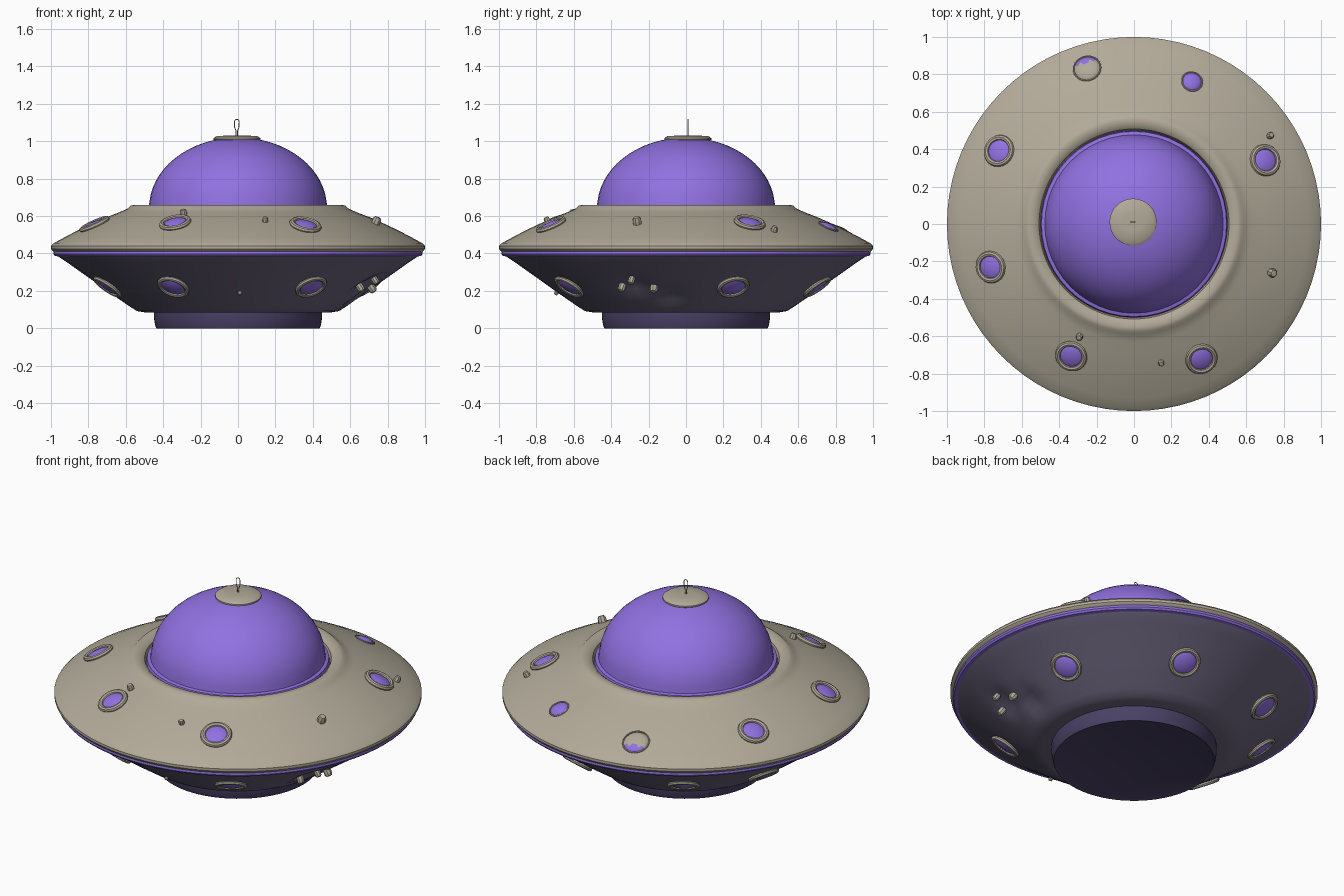
import bpy, bmesh, math
from mathutils import Vector, Matrix

if "Cube" in bpy.data.objects:
    bpy.data.objects.remove(bpy.data.objects["Cube"])


def lin(c):
    return tuple(((v / 255 + 0.055) / 1.055) ** 2.4 for v in c) + (1,)


def material(name, rgb):
    m = bpy.data.materials.new(name)
    m.diffuse_color = lin(rgb)
    m.use_nodes = True
    m.node_tree.nodes["Principled BSDF"].inputs["Base Color"].default_value = m.diffuse_color
    return m


TAN = material("warm grey metal", (178, 170, 153))
PURPLE = material("purple glass", (145, 113, 225))
DARK = material("dark violet metal", (110, 103, 128))
BASE = material("deep violet", (74, 65, 102))


def finish(name, bm, mats, angle=35):
    me = bpy.data.meshes.new(name)
    bm.to_mesh(me)
    bm.free()
    ob = bpy.data.objects.new(name, me)
    bpy.context.collection.objects.link(ob)
    for m in mats:
        me.materials.append(m)
    bpy.ops.object.select_all(action='DESELECT')
    ob.select_set(True)
    bpy.context.view_layer.objects.active = ob
    bpy.ops.object.shade_smooth_by_angle(angle=math.radians(angle))
    return ob


def revolve(bm, profile, seg, matrix=Matrix()):
    """Spin (radius, height) points about z; radius 0 closes to a point."""
    rings = []
    for r, z in profile:
        n = seg if r > 0 else 1
        rings.append([bm.verts.new(matrix @ Vector((r * math.cos(2 * math.pi * i / seg),
                      r * math.sin(2 * math.pi * i / seg), z))) for i in range(n)])
    faces = []
    for a, b in zip(rings, rings[1:]):
        for i in range(seg):
            j = (i + 1) % seg
            loop = [a[i % len(a)], a[j % len(a)], b[j % len(b)], b[i % len(b)]]
            faces.append(bm.faces.new(list(dict.fromkeys(loop))))
    return faces


def lathe(name, profile, mat, seg=64, loc=(0, 0, 0)):
    bm = bmesh.new()
    revolve(bm, profile, seg, Matrix.Translation(loc))
    return finish(name, bm, [mat])


# Hull shells, listed from bottom to top
upper = [(0.97, 0.405), (0.99, 0.412), (1.0, 0.425), (1.0, 0.44), (0.985, 0.455), (0.93, 0.485),
         (0.86, 0.522), (0.78, 0.56), (0.70, 0.595), (0.63, 0.622), (0.59, 0.64), (0.575, 0.655),
         (0.555, 0.66), (0.525, 0.655), (0.508, 0.642), (0.50, 0.61)]
lower = [(0, 0.085), (0.50, 0.085), (0.54, 0.092), (0.58, 0.117), (0.62, 0.145), (0.66, 0.172),
         (0.70, 0.20), (0.74, 0.229), (0.79, 0.265), (0.84, 0.30), (0.91, 0.35), (0.96, 0.383), (0.97, 0.393)]
lathe("upper_hull", upper, TAN, 80)
lathe("rim_band", [(0.955, 0.383), (0.98, 0.387), (0.987, 0.397), (0.985, 0.412), (0.96, 0.414)], PURPLE, 80)
belly = lathe("lower_hull", lower, DARK, 80)
lathe("base", [(0, 0.005), (0.425, 0.005), (0.437, 0), (0.442, 0.012), (0.45, 0.055), (0.45, 0.09)], BASE)

# Shallow dents in the lower hull on the right side
for az, r0, depth in ((-22, 0.74, 0.035), (-8, 0.66, 0.03)):
    a = math.radians(az)
    spot = Vector((r0 * math.cos(a), r0 * math.sin(a), 0.229 + (r0 - 0.74) * 0.7))
    for v in belly.data.vertices:
        d = (v.co - spot).length
        if d < 0.11:
            v.co += Vector((-math.cos(a), -math.sin(a), 1)).normalized() * depth * (1 - d / 0.11)

# Glass dome with its seat, and roof cap
dome = [(0.50, 0.625), (0.495, 0.645), (0.477, 0.65)]
dome += [(0.475 * math.cos(t * math.pi / 32), 0.645 + 0.375 * math.sin(t * math.pi / 32)) for t in range(1, 16)]
lathe("dome", dome + [(0, 1.02)], PURPLE, 48)
lathe("roof_cap", [(0.115, 1.0), (0.126, 1.008), (0.126, 1.016), (0.11, 1.027), (0.05, 1.031), (0, 1.032)],
      TAN, 32, (-0.005, 0.01, 0))

# Wire loop antenna
cu = bpy.data.curves.new("antenna_wire", 'CURVE')
cu.dimensions = '3D'
cu.bevel_depth = 0.0025
cu.bevel_resolution = 1
pts = [(-0.004, 1.025), (-0.004, 1.055), (-0.012, 1.075), (-0.013, 1.105), (-0.006, 1.117),
       (0.006, 1.117), (0.013, 1.105), (0.011, 1.075), (0.004, 1.055), (0.004, 1.025)]
sp = cu.splines.new('POLY')
sp.points.add(len(pts) - 1)
for p, (x, z) in zip(sp.points, pts):
    p.co = (x - 0.006, 0.01, z, 1)
cu.materials.append(TAN)
bpy.context.collection.objects.link(bpy.data.objects.new("antenna", cu))


def hull_frame(x, y, profile, down=False):
    """Matrix on the hull at x, y: z outward, y toward the rim or hub."""
    r = math.hypot(x, y)
    for (r1, z1), (r2, z2) in zip(profile, profile[1:]):
        if min(r1, r2) <= r <= max(r1, r2) and abs(r1 - r2) > 0.015:
            break
    z = z1 + (z2 - z1) * (r - r1) / (r2 - r1)
    radial = Vector((x / r, y / r, 0))
    slope = (radial * (r2 - r1) + Vector((0, 0, z2 - z1))).normalized()
    across = Vector((-y / r, x / r, 0))
    n = slope.cross(across)
    if (n.z > 0) == down:
        n = -n
    along = n.cross(across)
    m = Matrix((across, along, n)).transposed().to_4x4()
    m.translation = Vector((x, y, z))
    return m


def porthole(name, m, radius=0.075, tube=0.015, shutter=False):
    # Domed pane; a shuttered pane keeps only an outer crescent of glass
    bm = bmesh.new()
    s = radius / 0.075
    pane = [(0.075 * s, -0.004), (0.068 * s, 0.006), (0.05 * s, 0.013), (0.025 * s, 0.018), (0, 0.02)]
    faces = revolve(bm, pane, 24, m)
    if shutter:
        hub = Vector((m.translation.x, m.translation.y, 0)).normalized()
        for f in faces:
            if (f.calc_center_median() - m.translation).dot(hub) < 0.033:
                f.material_index = 1
    finish(name + "_pane", bm, [PURPLE, TAN])
    # Rounded frame
    if tube:
        bm = bmesh.new()
        ring = [(radius + tube * math.cos(k * math.pi / 4), 0.005 + tube * math.sin(k * math.pi / 4))
                for k in range(9)]
        revolve(bm, ring, 24, m)
        bmesh.ops.remove_doubles(bm, verts=bm.verts, dist=0.0001)
        bmesh.ops.recalc_face_normals(bm, faces=bm.faces)
        finish(name + "_frame", bm, [TAN])


# Upper portholes
tops = [(-0.72, 0.39), (-0.765, -0.23), (-0.335, -0.705), (0.36, -0.72), (0.70, 0.34)]
for i, (x, y) in enumerate(tops):
    porthole(f"upper_porthole_{i}", hull_frame(x, y, upper), 0.072)
porthole("small_porthole", hull_frame(0.31, 0.76, upper), 0.055, 0.004)
porthole("shuttered_porthole", hull_frame(-0.25, 0.83, upper), 0.073, 0.004, True)

# Lower portholes
for i, az in enumerate((20, 72, 124, 160, 199, 242, 302)):
    a = math.radians(az)
    porthole(f"lower_porthole_{i}", hull_frame(0.735 * math.cos(a), 0.735 * math.sin(a), lower, True), 0.076, 0.013)


def knob(name, m, size):
    bm = bmesh.new()
    revolve(bm, [(size, -0.01), (size, size), (size * 0.7, size * 1.5), (0, size * 1.6)], 8, m)
    finish(name, bm, [TAN])


# Small rivets on both shells
for i, (x, y, s) in enumerate([(0.725, 0.47, 0.018), (0.735, -0.26, 0.024), (0.145, -0.74, 0.016), (-0.29, -0.60, 0.019)]):
    knob(f"upper_rivet_{i}", hull_frame(x, y, upper), s)
for i, (x, y, s) in enumerate([(0.65, -0.34, 0.02), (0.71, -0.17, 0.022), (0.73, -0.29, 0.018), (0.01, -0.69, 0.011)]):
    knob(f"lower_rivet_{i}", hull_frame(x, y, lower, True), s)
